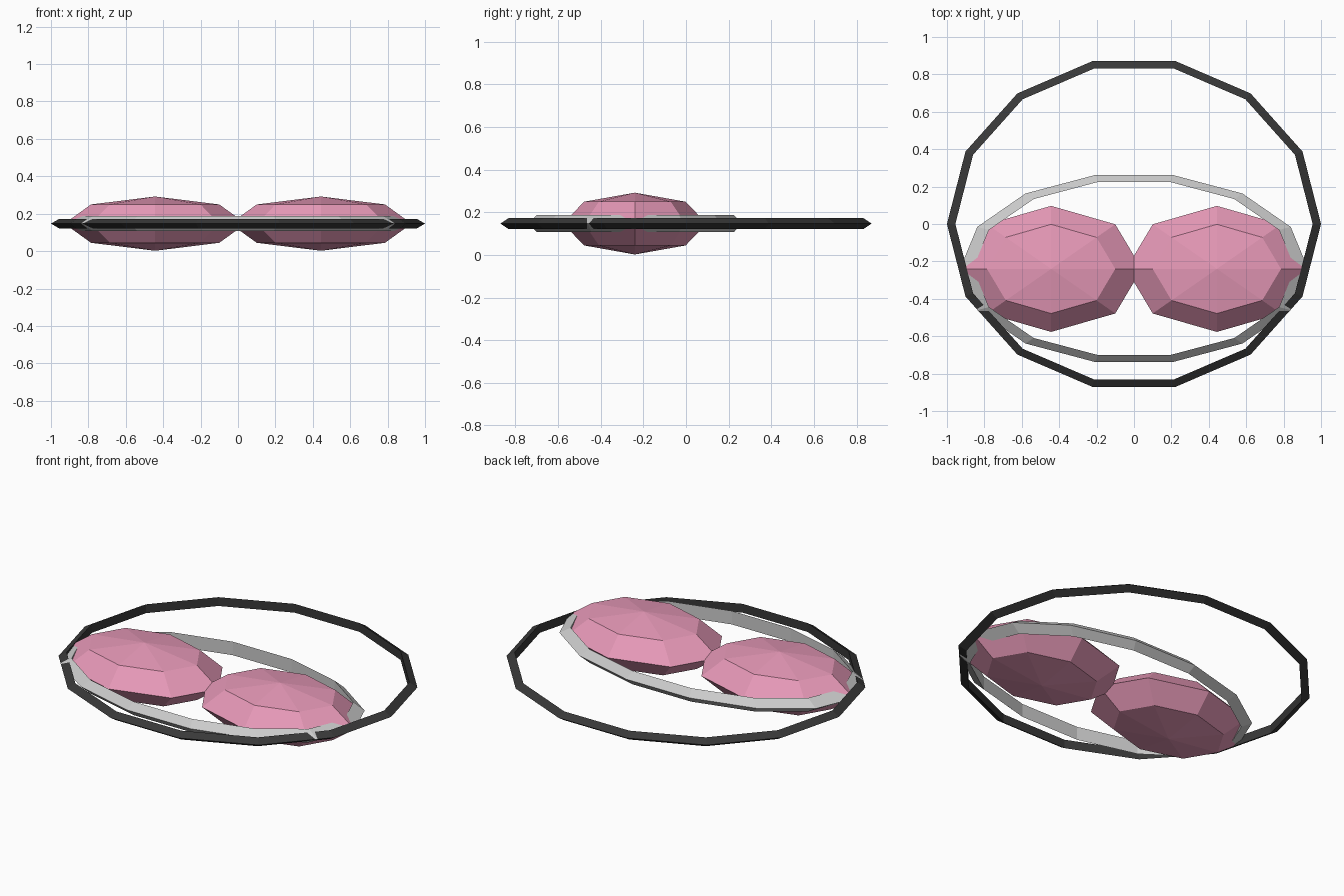
import bpy

if "Cube" in bpy.data.objects:
    bpy.data.objects.remove(bpy.data.objects["Cube"])

Z = 0.147  # shared mid-height


def material(name, color):
    m = bpy.data.materials.new(name)
    m.diffuse_color = (*color, 1)
    m.use_nodes = True
    m.node_tree.nodes["Principled BSDF"].inputs["Base Color"].default_value = m.diffuse_color
    return m


def ring(name, y, rx, ry, r, mat=None):
    # 14-sided oval hoop with a triangular section pointing outward
    bpy.ops.mesh.primitive_torus_add(
        major_segments=14, minor_segments=3, major_radius=rx - r,
        minor_radius=r, location=(0, y, Z))
    ob = bpy.context.object
    ob.name = name
    ob.scale = (1, ry / rx, 1)
    if mat:
        ob.data.materials.append(mat)
    return ob


def pad(name, x, mat):
    # flattened low-poly ellipsoid
    bpy.ops.mesh.primitive_uv_sphere_add(
        segments=8, ring_count=4, radius=1, location=(x, -0.24, Z))
    ob = bpy.context.object
    ob.name = name
    ob.scale = (0.485, 0.337, 0.145)
    ob.data.materials.append(mat)
    return ob


dark = material("dark", (0.04, 0.04, 0.04))
pink = material("pink", (0.8, 0.32, 0.48))

# Hoops
ring("outer_ring", 0, 1.0, 0.893, 0.03, dark)
ring("inner_ring", -0.238, 0.93, 0.513, 0.046)

# Pair of pads
for side, x in (("left", -0.443), ("right", 0.443)):
    pad(side + "_pad", x, pink)
